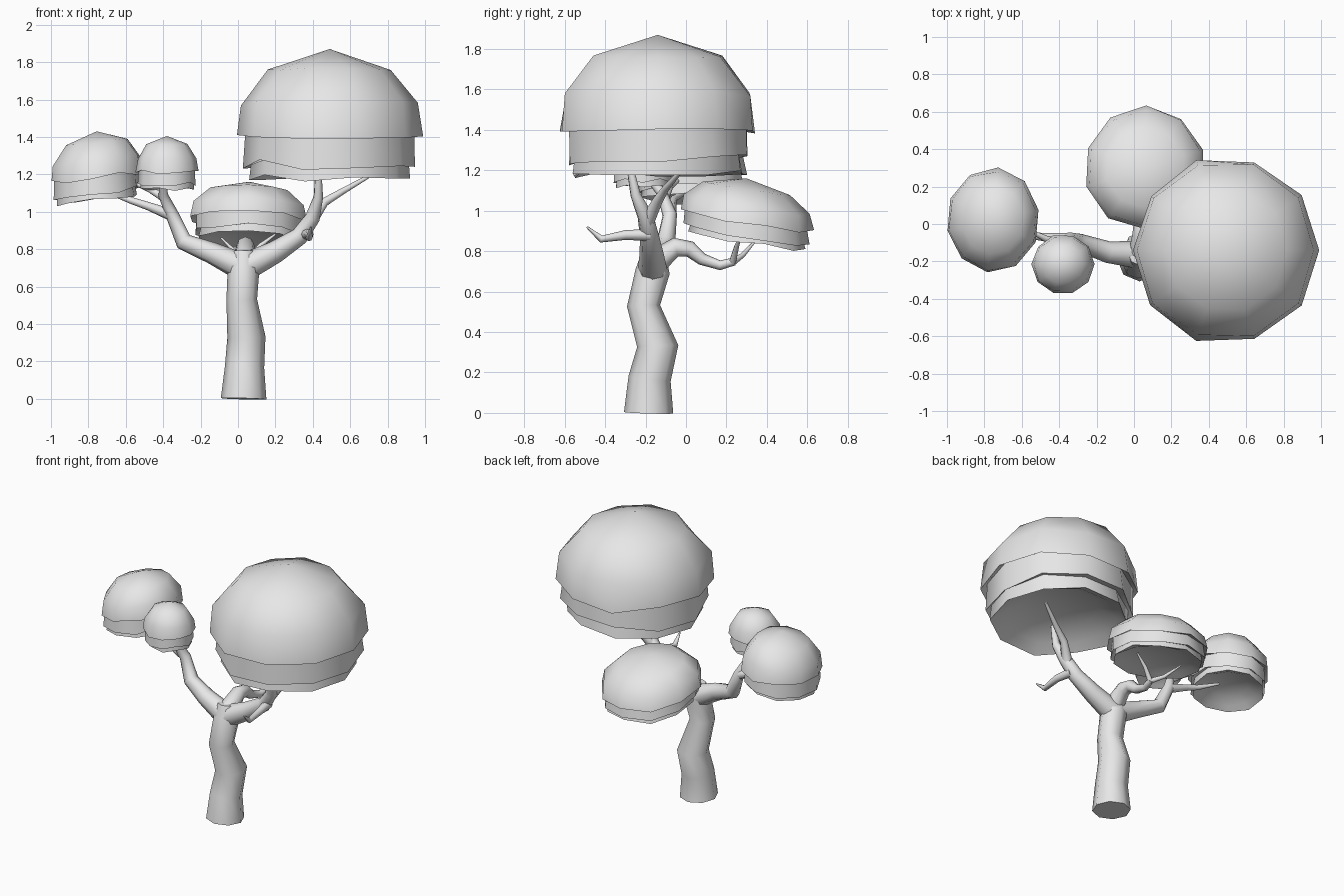
import bpy, bmesh, math, random
from mathutils import Vector

random.seed(4)
cube = bpy.data.objects.get("Cube")
if cube:
    bpy.data.objects.remove(cube)

grey = bpy.data.materials.new("light grey")
grey.use_nodes = True
grey.diffuse_color = (0.8, 0.8, 0.8, 1)
grey.node_tree.nodes["Principled BSDF"].inputs["Base Color"].default_value = (0.8, 0.8, 0.8, 1)


def finish(obj, angle):
    bpy.ops.object.select_all(action="DESELECT")
    obj.select_set(True)
    bpy.context.view_layer.objects.active = obj
    if obj.type == "CURVE":
        bpy.ops.object.convert(target="MESH")
    bpy.ops.object.shade_smooth_by_angle(angle=math.radians(angle))


def limb(name, points):
    """Bent, tapering eight-sided tube through (x, y, z, radius) points."""
    curve = bpy.data.curves.new(name, "CURVE")
    curve.dimensions = "3D"
    curve.bevel_depth = 1
    curve.bevel_resolution = 2
    curve.use_fill_caps = True
    spline = curve.splines.new("POLY")
    spline.points.add(len(points) - 1)
    for p, (x, y, z, r) in zip(spline.points, points):
        p.co = (x, y, z, 1)
        p.radius = r
    obj = bpy.data.objects.new(name, curve)
    bpy.context.collection.objects.link(obj)
    curve.materials.append(grey)
    finish(obj, 60)


# Canopy profile: radius, height, height jitter (domed cap, two skirts, hollow underside)
PROFILE = [(0.66, 0.85, 0.01), (0.95, 0.59, 0.02), (1, 0.35, 0.04),
           (0.91, 0.39, 0), (0.93, 0.13, 0.04), (0.85, 0.17, 0),
           (0.87, 0.03, 0.03), (0.72, 0.09, 0), (0.5, 0.17, 0)]
SIDES = 10


def canopy(name, centre, radius, height, slope=(0, 0), turn=0):
    """Layered leaf cap; slope leans it by shearing along x and y."""
    bm = bmesh.new()

    def vert(a, r, h):
        x, y = radius[0] * r * math.cos(a), radius[1] * r * math.sin(a)
        z = h * height + slope[0] * x + slope[1] * y
        return bm.verts.new(Vector(centre) + Vector((x, y, z)))

    rings = []
    for r, h, jitter in PROFILE:
        rings.append([vert(math.tau * i / SIDES + turn,
                           r * random.uniform(0.98, 1.02),
                           h + random.uniform(-jitter, jitter)) for i in range(SIDES)])
    top, under = vert(0, 0, 1), vert(0, 0, 0.2)
    for i in range(SIDES):
        j = (i + 1) % SIDES
        bm.faces.new((top, rings[0][i], rings[0][j]))
        bm.faces.new((under, rings[-1][j], rings[-1][i]))
        for a, b in zip(rings, rings[1:]):
            bm.faces.new((a[i], b[i], b[j], a[j]))
    bmesh.ops.recalc_face_normals(bm, faces=bm.faces)
    mesh = bpy.data.meshes.new(name)
    bm.to_mesh(mesh)
    bm.free()
    mesh.materials.append(grey)
    obj = bpy.data.objects.new(name, mesh)
    bpy.context.collection.objects.link(obj)
    finish(obj, 55)


# Trunk
limb("trunk", [(0.03, -0.185, 0, 0.122), (0.035, -0.18, 0.17, 0.105),
               (0.045, -0.14, 0.33, 0.102), (0.02, -0.21, 0.53, 0.082),
               (0.03, -0.165, 0.7, 0.085), (0.03, -0.16, 0.79, 0.06)])

# Left main branch and its twigs
limb("left_branch", [(0.03, -0.165, 0.7, 0.075), (0.2, -0.17, 0.785, 0.06),
                     (0.33, -0.18, 0.87, 0.048), (0.4, -0.2, 0.97, 0.04),
                     (0.43, -0.25, 1.08, 0.026), (0.43, -0.28, 1.23, 0.016)])
limb("left_rear_twig", [(0.39, -0.19, 0.95, 0.035), (0.46, -0.14, 1.05, 0.025),
                        (0.56, -0.1, 1.11, 0.018), (0.7, -0.03, 1.19, 0.01)])
limb("left_front_twig", [(0.36, -0.18, 0.88, 0.03), (0.38, -0.3, 0.88, 0.024),
                         (0.38, -0.42, 0.86, 0.018), (0.39, -0.49, 0.92, 0.005)])

# Right main branch and its twigs
limb("right_branch", [(0.03, -0.165, 0.7, 0.075), (-0.14, -0.15, 0.78, 0.058),
                      (-0.29, -0.1, 0.84, 0.048), (-0.35, -0.08, 0.98, 0.036),
                      (-0.4, -0.12, 1.09, 0.026), (-0.4, -0.19, 1.17, 0.016)])
limb("right_outer_twig", [(-0.35, -0.08, 0.98, 0.032), (-0.48, -0.07, 1.03, 0.022),
                          (-0.57, -0.06, 1.06, 0.018), (-0.69, 0.01, 1.1, 0.008)])
limb("right_upper_twig", [(-0.39, -0.1, 1.07, 0.022), (-0.47, -0.08, 1.12, 0.018),
                          (-0.55, -0.04, 1.15, 0.01)])

# Rear branch and its twigs
limb("rear_branch", [(0.035, -0.16, 0.74, 0.065), (0.04, -0.05, 0.82, 0.048),
                     (0.04, 0.02, 0.81, 0.04), (0.04, 0.08, 0.76, 0.03),
                     (0.05, 0.17, 0.73, 0.024), (0.06, 0.24, 0.75, 0.02)])
limb("rear_right_twig", [(0.06, 0.23, 0.745, 0.018), (-0.01, 0.28, 0.78, 0.013),
                         (-0.09, 0.35, 0.86, 0.005)])
limb("rear_left_twig", [(0.06, 0.23, 0.745, 0.018), (0.12, 0.25, 0.82, 0.013),
                        (0.2, 0.27, 0.88, 0.006)])

# Leaf canopies
canopy("large_canopy", (0.49, -0.14, 1.16), (0.5, 0.5), 0.71)
canopy("right_canopy", (-0.755, 0.02, 1.05), (0.25, 0.28), 0.38, (0.12, 0), 0.2)
canopy("small_canopy", (-0.38, -0.215, 1.11), (0.166, 0.16), 0.295)
canopy("rear_canopy", (0.06, 0.3, 0.84), (0.325, 0.33), 0.32, (-0.03, -0.16), 0.3)
